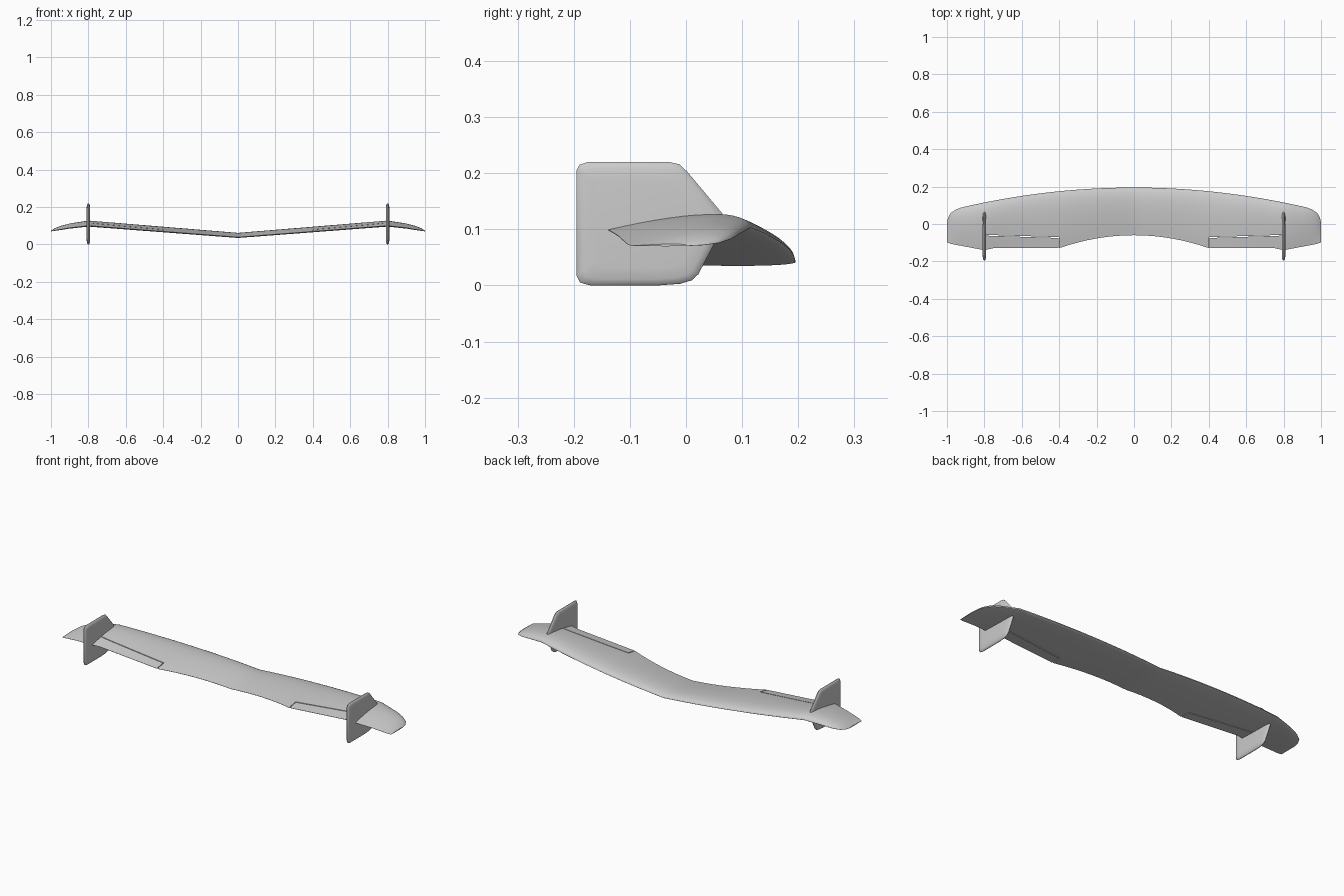
import bpy, bmesh, math

if "Cube" in bpy.data.objects:
    bpy.data.objects.remove(bpy.data.objects["Cube"])

grey = bpy.data.materials.new("light_grey")
grey.diffuse_color = (0.6, 0.6, 0.6, 1)
grey.use_nodes = True
grey.node_tree.nodes["Principled BSDF"].inputs["Base Color"].default_value = grey.diffuse_color


def lerp_table(x, table):
    for (x0, v0), (x1, v1) in zip(table, table[1:]):
        if x <= x1:
            return v0 + (v1 - v0) * (x - x0) / (x1 - x0)
    return table[-1][1]


# Wing shape along the span
BASE = [(0, .036), (.8, .097), (.9, .086), (1, .070)]
THICK = [(0, .027), (.8, .032), (.9, .027), (.95, .022), (.98, .014), (1, .004)]
ROUND = [(0, 0), (.92, 0), (.95, .004), (.98, .016), (.995, .04), (1, .065)]


def leading(x):
    return .195 - .125 * x * x - lerp_table(x, ROUND)


def trailing(x):
    if x <= .4:
        return -.06 - .43 * x * x
    if x <= .76:
        return -.129
    return lerp_table(x, [(.76, -.129), (.8, -.14), (.98, -.106), (1, -.098)])


def hinge(x):
    c = min(max(x, .4), .8)
    y = -.07 + .012 * (c - .4) / .4
    return (leading(c) - y) / (leading(c) - trailing(c))


def surface(x, u, side):
    """Point on the flat-bottomed airfoil; u runs from leading to trailing edge."""
    a = abs(x)
    h = 2 * (1.4845 * math.sqrt(u) - .63 * u - 1.758 * u**2 + 1.4215 * u**3 - .5075 * u**4)
    camber = .2 * (1 - u * .6)
    h = max(h, .04 * u)
    z = lerp_table(a, BASE) + lerp_table(a, THICK) * (camber + (.8 if side > 0 else -.2) * h)
    return (x, leading(a) + (trailing(a) - leading(a)) * u, z)


def section(x, us):
    return [surface(x, u, 1) for u in reversed(us)] + [surface(x, u, -1) for u in us[1:]]


def loft(name, rings):
    bm = bmesh.new()
    rows = [[bm.verts.new(p) for p in ring] for ring in rings]
    n = len(rows[0])
    for a, b in zip(rows, rows[1:]):
        for i in range(n):
            bm.faces.new((a[i], a[(i + 1) % n], b[(i + 1) % n], b[i]))
    bm.faces.new(rows[0])
    bm.faces.new(rows[-1][::-1])
    bmesh.ops.remove_doubles(bm, verts=bm.verts[:], dist=1e-5)
    bmesh.ops.recalc_face_normals(bm, faces=bm.faces[:])
    mesh = bpy.data.meshes.new(name)
    bm.to_mesh(mesh)
    bm.free()
    mesh.materials.append(grey)
    ob = bpy.data.objects.new(name, mesh)
    bpy.context.collection.objects.link(ob)
    bpy.ops.object.select_all(action='DESELECT')
    ob.select_set(True)
    bpy.context.view_layer.objects.active = ob
    bpy.ops.object.shade_smooth_by_angle(angle=math.radians(35))
    return ob


# Wing, with the rear cut away where the elevons sit
def wing_section(x, cut):
    uh = hinge(abs(x))
    front = [uh * (i / 12) ** 2 for i in range(13)]
    rear = [uh if cut else uh + (1 - uh) * i / 3 for i in (1, 2, 3)]
    return section(x, front + rear)


half = [(i * .05, False) for i in range(1, 9)]
half += [(.4 + i * .05, True) for i in range(9)]
half += [(x, False) for x in (.8, .85, .9, .925, .95, .965, .98, .99, .995, 1)]
stations = [(-x, c) for x, c in reversed(half)] + [(0, False)] + half
loft("wing", [wing_section(x, c) for x, c in stations])

# Elevons, with a narrow hinge gap
for sign, label in ((1, "right"), (-1, "left")):
    rings = []
    for i in range(9):
        a = .404 + .396 * i / 8
        u0 = hinge(a) + .016
        us = [u0 + (1 - u0) * k / 4 for k in range(5)]
        x = sign * a
        rings.append([surface(x, u, 1) for u in reversed(us)]
                     + [surface(x, u, -1) for u in us])
    loft("elevon_" + label, rings)

# Fins with tapered edges
OUTLINE = [(-.195, .205), (-.190, .215), (-.175, .22), (-.03, .22), (-.012, .216),
           (.002, .203), (.065, .128), (.056, .085), (.022, .02), (.010, .009),
           (-.010, .003), (-.05, 0), (-.17, 0), (-.189, .005), (-.195, .017)]
for sign, label in ((1, "right"), (-1, "left")):
    rings = []
    for dx, s in ((-.010, .72), (-.008, .9), (-.005, .97), (-.001, 1),
                  (.001, 1), (.005, .97), (.008, .9), (.010, .72)):
        rings.append([(sign * .8 + dx, -.08 + (y + .08) * s, .11 + (z - .11) * s)
                      for y, z in OUTLINE])
    loft("fin_" + label, rings)
